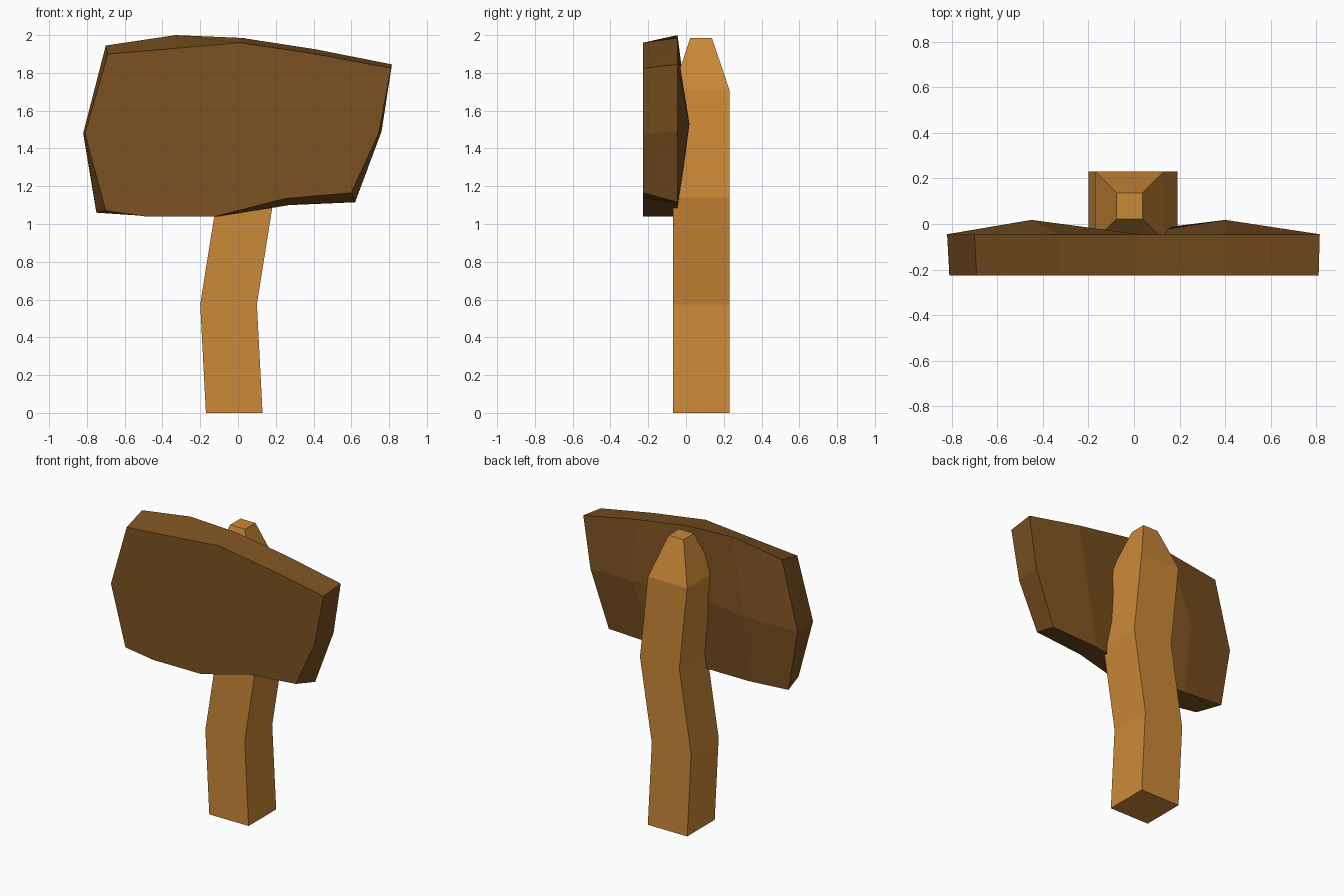
import bpy
import bmesh

cube = bpy.data.objects.get("Cube")
if cube:
    bpy.data.objects.remove(cube, do_unlink=True)


def material(name, colour):
    mat = bpy.data.materials.new(name)
    mat.use_nodes = True
    mat.diffuse_color = (*colour, 1)
    bsdf = mat.node_tree.nodes["Principled BSDF"]
    bsdf.inputs["Base Color"].default_value = (*colour, 1)
    bsdf.inputs["Roughness"].default_value = 0.9
    return mat


def finish(name, bm, mat):
    bmesh.ops.recalc_face_normals(bm, faces=bm.faces)
    mesh = bpy.data.meshes.new(name)
    bm.to_mesh(mesh)
    bm.free()
    mesh.materials.append(mat)
    obj = bpy.data.objects.new(name, mesh)
    bpy.context.collection.objects.link(obj)
    return obj


def bridge(bm, a, b):
    for i in range(len(a)):
        j = (i + 1) % len(a)
        bm.faces.new((a[i], a[j], b[j], b[i]))


light_wood = material("light wood", (0.60, 0.25, 0.038))
dark_wood = material("dark wood", (0.20, 0.083, 0.015))

# Crooked square post with a tapered tip: (height, centre x, half width)
bm = bmesh.new()
rings = []
for z, cx, r in [(0, -0.02, 0.15), (0.575, -0.05, 0.15), (1.14, 0.04, 0.15),
                 (1.71, -0.02, 0.15), (1.985, -0.02, 0.057)]:
    rings.append([bm.verts.new((cx + sx * r, 0.08 + sy * r, z))
                  for sx, sy in ((-1, -1), (1, -1), (1, 1), (-1, 1))])
for low, high in zip(rings, rings[1:]):
    bridge(bm, low, high)
bm.faces.new(rings[0])
bm.faces.new(rings[-1])
finish("post", bm, light_wood)

# Sign board: rows of (x, z) from bottom to top, for the front and the back
front_rows = [
    [(-0.70, 1.07), (-0.49, 1.04), (-0.12, 1.04), (0.25, 1.135), (0.60, 1.165)],
    [(-0.81, 1.48), (-0.43, 1.50), (-0.02, 1.51), (0.38, 1.50), (0.745, 1.48)],
    [(-0.69, 1.90), (-0.33, 1.93), (0.01, 1.96), (0.41, 1.90), (0.81, 1.825)],
]
back_rows = [
    [(-0.75, 1.06), (-0.45, 1.04), (-0.10, 1.04), (0.27, 1.10), (0.62, 1.115)],
    [(-0.82, 1.48), (-0.45, 1.51), (0.00, 1.52), (0.40, 1.53), (0.76, 1.49)],
    [(-0.70, 1.945), (-0.33, 2.00), (0.02, 1.985), (0.41, 1.925), (0.815, 1.845)],
]


def sheet(bm, rows, y, bulge):
    # The middle row swells at the second and fourth columns
    grid = [[bm.verts.new((x, y + (bulge if r == 1 and c in (1, 3) else 0), z))
             for c, (x, z) in enumerate(row)] for r, row in enumerate(rows)]
    for low, high in zip(grid, grid[1:]):
        for c in range(len(low) - 1):
            bm.faces.new((low[c], low[c + 1], high[c + 1], high[c]))
    bottom, middle, top = grid
    return bottom + [middle[-1]] + top[::-1] + [middle[0]]


bm = bmesh.new()
front_rim = sheet(bm, front_rows, -0.227, 0)
back_rim = sheet(bm, back_rows, -0.045, 0.063)
bridge(bm, front_rim, back_rim)
finish("sign_board", bm, dark_wood)
